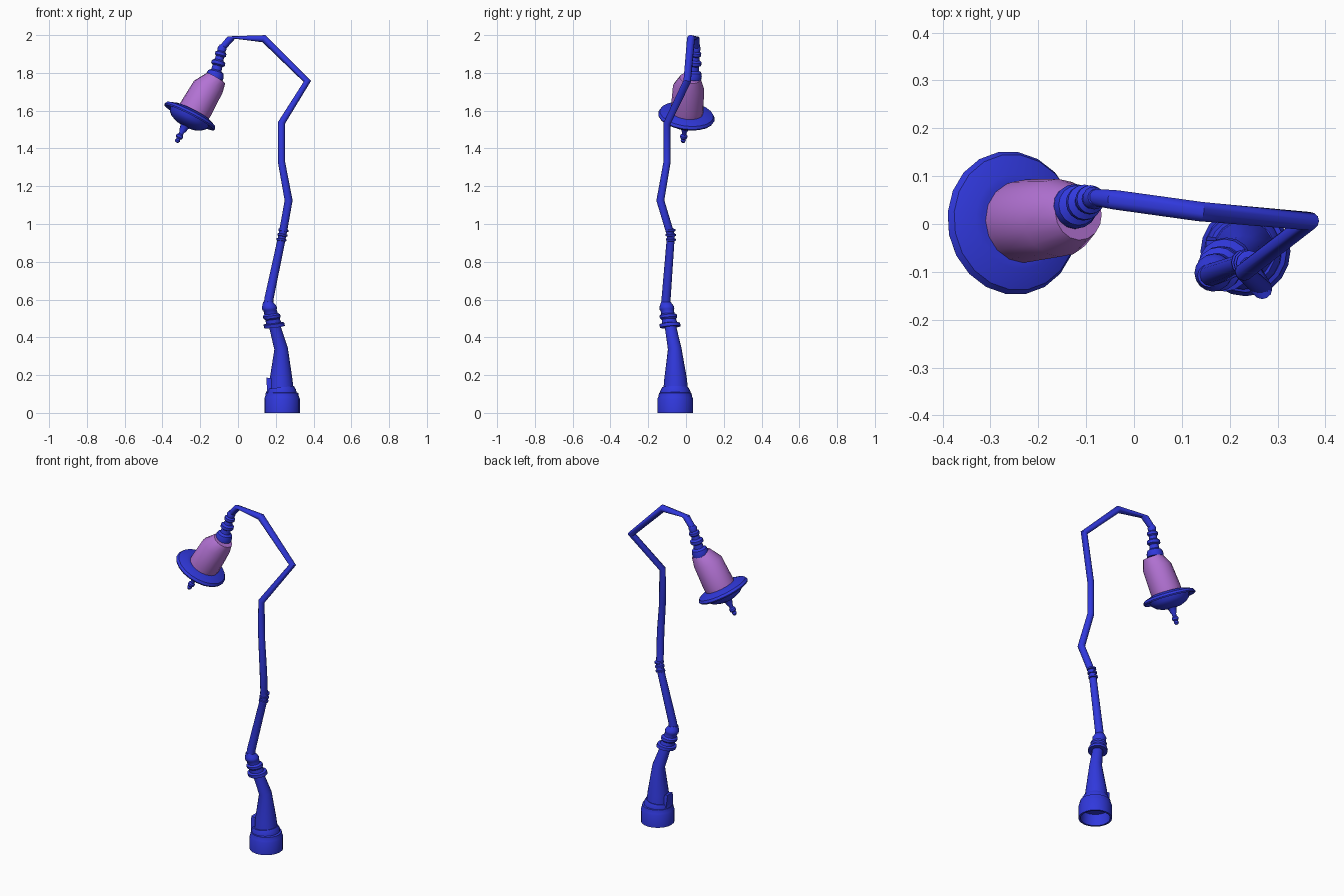
import bpy, bmesh, math
from mathutils import Vector, Quaternion


def material(name, rgb):
    m = bpy.data.materials.new(name)
    m.diffuse_color = (*rgb, 1)
    return m


BLUE = material("blue_paint", (0.03, 0.04, 0.72))
PURPLE = material("purple_glass", (0.45, 0.17, 0.66))


def finish(name, bm, mat):
    bmesh.ops.recalc_face_normals(bm, faces=bm.faces)
    for f in bm.faces:
        f.smooth = True
    for e in bm.edges:
        e.smooth = e.calc_face_angle(0) < math.radians(38)
    me = bpy.data.meshes.new(name)
    bm.to_mesh(me)
    bm.free()
    me.materials.append(mat)
    ob = bpy.data.objects.new(name, me)
    bpy.context.collection.objects.link(ob)
    return ob


def tube(name, rings, normals={}, sides=12, mat=BLUE):
    """Skin round rings (x, y, z, radius); ring planes follow the path unless a normal is given."""
    pts = [Vector(r[:3]) for r in rings]
    bm = bmesh.new()
    q, n0, loops = Quaternion(), Vector((0, 0, 1)), []
    for i, p in enumerate(pts):
        d1 = (p - pts[max(i - 1, 0)]).normalized()
        d2 = (pts[min(i + 1, len(pts) - 1)] - p).normalized()
        n = Vector(normals[i]).normalized() if i in normals else (d1 + d2).normalized()
        q = n0.rotation_difference(n) @ q
        n0 = n
        angs = [2 * math.pi * k / sides for k in range(sides)]
        loops.append([bm.verts.new(p + q @ Vector((math.cos(a), math.sin(a), 0)) * rings[i][3]) for a in angs])
    for a, b in zip(loops, loops[1:]):
        for k in range(sides):
            j = (k + 1) % sides
            bm.faces.new((a[k], a[j], b[j], b[k]))
    bm.faces.new(loops[0])
    bm.faces.new(loops[-1])
    return finish(name, bm, mat)


def turned(name, a, b, profile, sides=16, normal=None):
    """Turned part on the axis a to b, profile of (fraction, radius)."""
    a, b = Vector(a), Vector(b)
    n = normal or (b - a)
    rings = [(*a.lerp(b, t), r) for t, r in profile]
    return tube(name, rings, {i: n for i in range(len(rings))}, sides)


# Hollow base and tilted foot ring
turned("base", (0.233, -0.057, 0), (0.233, -0.057, 1),
       [(0.07, 0.08), (0, 0.083), (0, 0.094), (0.075, 0.094), (0.083, 0.09),
        (0.105, 0.086), (0.112, 0.07)], 20)
turned("foot_ring", (0.23, -0.057, 0.095), (0.226, -0.057, 0.135),
       [(0, 0.08), (0.5, 0.08), (1, 0.07)], 20)

# Tapered trunk
tube("trunk", [(0.231, -0.055, 0.09, 0.068), (0.228, -0.055, 0.18, 0.06),
               (0.228, -0.06, 0.34, 0.036), (0.194, -0.083, 0.46, 0.03)],
     {0: (0, 0, 1), 1: (0, 0, 1)}, 16)

# Access door on the left of the trunk
bm = bmesh.new()
bmesh.ops.create_cube(bm, size=1)
for v in bm.verts:
    top = v.co.z > 0
    v.co = Vector((0.185 + v.co.x * (0.07 if top else 0.06), -0.06 + v.co.y * (0.05 if top else 0.07),
                   (0.175 if v.co.x > 0 else 0.187) if top else 0.1))
finish("access_door", bm, BLUE)

# Collar stack above the trunk
turned("lower_collars", (0.194, -0.083, 0.455), (0.157, -0.108, 0.59),
       [(0, 0.038), (0, 0.055), (0.13, 0.055), (0.16, 0.04), (0.3, 0.038), (0.36, 0.046),
        (0.46, 0.046), (0.52, 0.035), (0.66, 0.035), (0.7, 0.039), (0.78, 0.039),
        (0.86, 0.034), (1, 0.024)], 16, Vector((-0.12, -0.08, 1)))

# Crooked pole and arm, pinched at the last bend
tube("pole", [(0.16, -0.106, 0.57, 0.025), (0.165, -0.105, 0.61, 0.024), (0.235, -0.08, 0.94, 0.021),
              (0.268, -0.136, 1.125, 0.021), (0.23, -0.1, 1.33, 0.019), (0.23, -0.1, 1.535, 0.019),
              (0.367, 0.006, 1.755, 0.02), (0.138, 0.026, 1.981, 0.021),
              (-0.035, 0.05, 1.987, 0.021), (-0.085, 0.056, 1.93, 0.018)],
     {8: (-0.3, 0, -0.95)})

# Small rings on the pole joint
for k, z in enumerate((0.91, 0.935, 0.96)):
    c = Vector((0.229 + 0.005 * k, -0.08 - 0.001 * k, z))
    turned(f"pole_ring_{k + 1}", c, c + Vector((0.002, 0, 0.014)), [(0, 0.021), (0.2, 0.027), (0.8, 0.027), (1, 0.021)], 12)

# Turned neck above the lantern
turned("lantern_neck", (-0.126, 0.035, 1.77), (-0.08, 0.056, 1.945),
       [(0, 0.046), (0.1, 0.047), (0.2, 0.042), (0.25, 0.028), (0.38, 0.026), (0.42, 0.037),
        (0.51, 0.037), (0.56, 0.024), (0.66, 0.022), (0.7, 0.03), (0.78, 0.03),
        (0.82, 0.021), (0.92, 0.024), (1, 0.017)])

# Purple glass body
AXIS = Vector((0.45, 0.115, 0.887)).normalized()
tube("lantern_glass", [(-0.236, 0.004, 1.588, 0.086), (-0.222, 0.007, 1.612, 0.087),
                       (-0.157, 0.013, 1.727, 0.082), (-0.116, 0.022, 1.772, 0.056)],
     {0: AXIS, 1: AXIS, 2: (0.38, 0.1, 0.9), 3: (0.5, 0.1, 0.86)}, 16, PURPLE)

# Brim with dome beneath, then finial
C = Vector((-0.255, 0.002, 1.57))
turned("brim_and_dome", C, C - AXIS,
       [(-0.03, 0.085), (-0.03, 0.1), (-0.014, 0.143), (0, 0.151), (0.008, 0.147), (0.002, 0.115),
        (0.022, 0.108), (0.04, 0.088), (0.053, 0.058), (0.06, 0.02)], 20)
turned("finial", C - AXIS * 0.055, C - AXIS * 0.155,
       [(0, 0.03), (0.12, 0.022), (0.25, 0.02), (0.4, 0.013), (0.52, 0.012), (0.6, 0.019),
        (0.72, 0.019), (0.8, 0.011), (0.9, 0.014), (1, 0.009)], 12)
